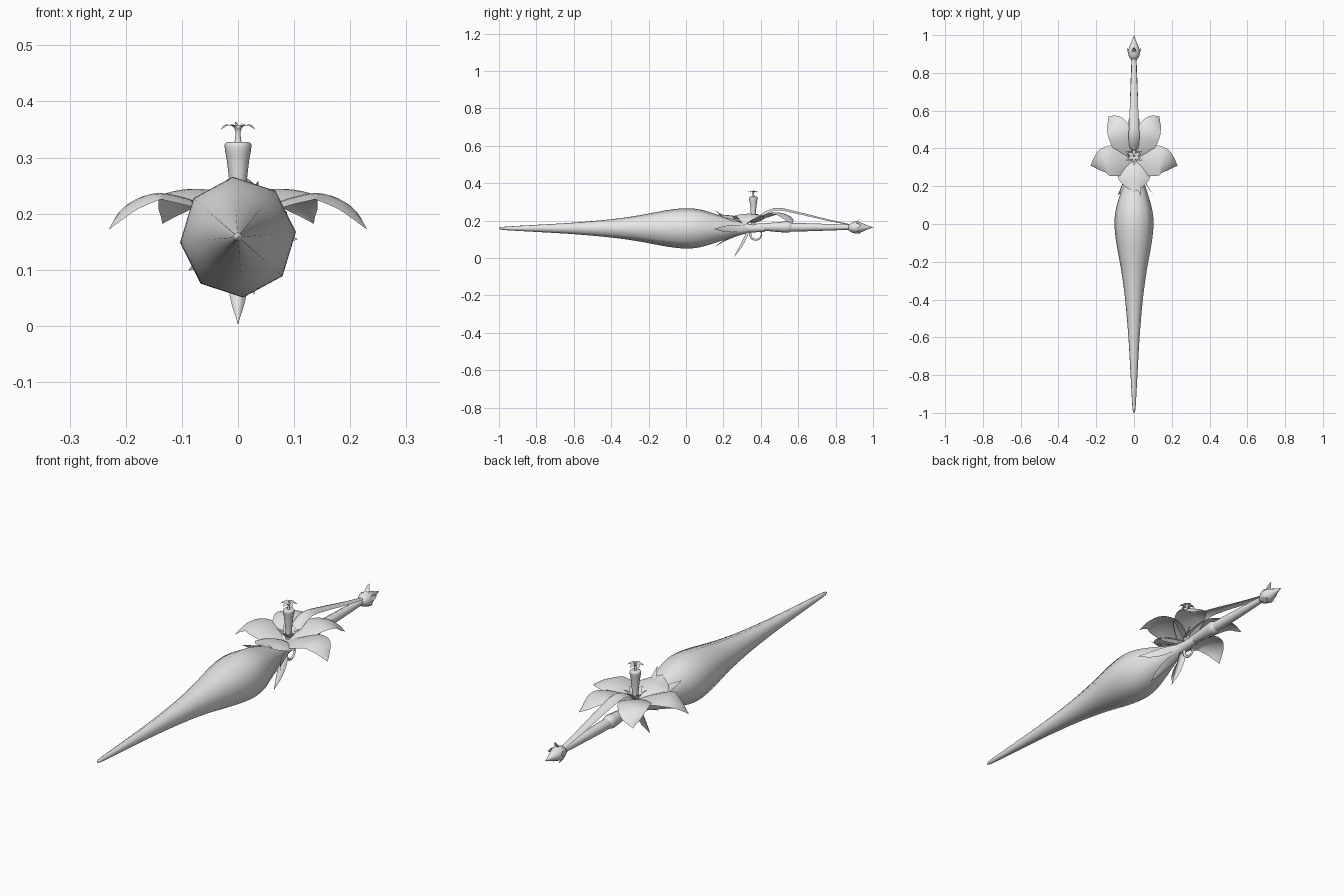
import bpy, bmesh, math
from mathutils import Vector, Matrix

if "Cube" in bpy.data.objects:
    bpy.data.objects.remove(bpy.data.objects["Cube"])

grey = bpy.data.materials.new("soft grey")
grey.diffuse_color = (0.8, 0.8, 0.8, 1)
grey.use_nodes = True
grey.node_tree.nodes["Principled BSDF"].inputs["Base Color"].default_value = grey.diffuse_color


def finish(name, bm, angle=60):
    bmesh.ops.recalc_face_normals(bm, faces=bm.faces)
    me = bpy.data.meshes.new(name)
    bm.to_mesh(me)
    bm.free()
    me.materials.append(grey)
    ob = bpy.data.objects.new(name, me)
    bpy.context.collection.objects.link(ob)
    bpy.ops.object.select_all(action='DESELECT')
    ob.select_set(True)
    bpy.context.view_layer.objects.active = ob
    bpy.ops.object.shade_smooth_by_angle(angle=math.radians(angle))
    return ob


def smooth_path(rows, steps):
    """Catmull-Rom interpolation of rows of numbers."""
    rows = [Vector(r) for r in rows]
    ext = [2 * rows[0] - rows[1]] + rows + [2 * rows[-1] - rows[-2]]
    out = []
    for i in range(1, len(ext) - 2):
        a, b, c, d = ext[i - 1:i + 3]
        for s in range(steps):
            t = s / steps
            out.append(0.5 * (2 * b + (c - a) * t + (2 * a - 5 * b + 4 * c - d) * t ** 2
                              + (3 * b - a - 3 * c + d) * t ** 3))
    return out + [rows[-1]]


def lathe(name, profile, axis, origin, sides=8, turn=0.0, steps=3, xs=1.0):
    """Revolve (position, radius) pairs about the y or z axis."""
    bm = bmesh.new()
    rings = []
    for p, r in smooth_path(profile, steps):
        ring = []
        for k in range(sides):
            a = turn + 2 * math.pi * k / sides
            u, v = xs * max(r, 0.0008) * math.cos(a), max(r, 0.0008) * math.sin(a)
            co = (u, p, v) if axis == 'y' else (u, v, p)
            ring.append(bm.verts.new(Vector(co) + Vector(origin)))
        rings.append(ring)
    for a, b in zip(rings, rings[1:]):
        for k in range(sides):
            j = (k + 1) % sides
            bm.faces.new((a[k], a[j], b[j], b[k]))
    bm.faces.new(rings[0])
    bm.faces.new(rings[-1])
    return finish(name, bm)


def petal(name, rows, side=None, cup=0.15, cols=6, steps=4, xform=None):
    """Leaf swept along rows of (x, y, z, half width); cup bends its edges."""
    bm = bmesh.new()
    pts = smooth_path(rows, steps)
    grid = []
    for i, p in enumerate(pts):
        q, o = pts[min(i + 1, len(pts) - 1)], pts[max(i - 1, 0)]
        t = (q.xyz - o.xyz).normalized()
        s = Vector(side) if side else t.cross(Vector((0, 0, 1)))
        s.normalize()
        n = s.cross(t)
        w = max(p[3], 0.0005)
        grid.append([bm.verts.new(p.xyz + s * w * f + n * w * cup * f * f)
                     for f in (2 * k / cols - 1 for k in range(cols + 1))])
    for a, b in zip(grid, grid[1:]):
        for k in range(cols):
            bm.faces.new((a[k], a[k + 1], b[k + 1], b[k]))
    if xform:
        bm.transform(xform)
    return finish(name, bm)


def mirrored(name, rows, **kw):
    petal(name + "_right", rows, **kw)
    petal(name + "_left", [(-x, y, z, w) for x, y, z, w in rows], **kw)


# Long faceted bud forming the barrel
lathe("bud_barrel", [(-1, .002), (-.97, .009), (-.8, .019), (-.6, .031), (-.4, .049),
                     (-.25, .07), (-.1, .098), (0, .108), (.08, .1), (.17, .073),
                     (.25, .045), (.33, .025), (.42, .018)],
      'y', (0, 0, .158), turn=math.radians(5), steps=4, xs=.96)

# Stem behind the flower, with a flared sleeve
lathe("sleeve", [(.34, .016), (.42, .02), (.5, .027), (.545, .03), (.565, .022)],
      'y', (0, 0, .165))
lathe("rear_stem", [(.4, .018), (.56, .023), (.75, .018), (.88, .013)], 'y', (0, 0, .164))

# Rear bud with pointed end
lathe("rear_bud", [(.865, .011), (.885, .026), (.91, .032), (.93, .027), (.945, .022),
                   (.97, .011), (1, .001)], 'y', (0, 0, .163))
for k, length in enumerate((.06, .036, .036, .036, .036)):
    turn = Matrix.Translation((0, .915, .163)) @ Matrix.Rotation(math.tau * k / 5, 4, 'Y')
    petal("rear_sepal", [(0, -.03, .022, .008), (0, 0, .031, .011),
                         (0, .012, length * .7 + .008, .007), (0, .02, length, 0)],
          side=(1, 0, 0), cols=2, xform=turn)

# Large open flower with petals joined near the throat
mirrored("side_petal", [(.0, .335, .19, .03), (.05, .335, .212, .072), (.1, .335, .23, .082),
                        (.15, .335, .236, .073), (.195, .322, .214, .043),
                        (.23, .308, .172, 0)], cup=-.15)
mirrored("rear_petal", [(.0, .34, .19, .03), (.04, .41, .226, .062), (.07, .47, .244, .066),
                        (.094, .52, .236, .056), (.115, .55, .212, .038),
                        (.135, .57, .182, 0)], cup=-.15)
petal("front_petal", [(0, .34, .19, .03), (0, .3, .213, .08), (0, .25, .226, .085),
                      (0, .205, .23, .055), (0, .17, .235, 0)], cup=-.25)

# Sepals peeling off the neck
for k in range(5):
    turn = Matrix.Translation((0, 0, .158)) @ Matrix.Rotation(math.radians(20 + 72 * k), 4, 'Y')
    petal("neck_sepal", [(0, .33, .024, .01), (0, .26, .046, .019), (0, .2, .073, .014),
                         (0, .15, .106, 0)], side=(1, 0, 0), cols=4, xform=turn)

# Hanging folded leaf and curled tendril below the flower
petal("hanging_leaf", [(0, .335, .17, .008), (0, .315, .12, .018), (0, .285, .06, .015),
                       (0, .255, .003, 0)], side=(1, 0, 0), cup=.8)
curl = bpy.data.curves.new("trigger_tendril", 'CURVE')
curl.dimensions = '3D'
curl.bevel_depth = .007
curl.bevel_resolution = 1
sp = curl.splines.new('POLY')
sp.points.add(18)
for i, pt in enumerate(sp.points):
    a = math.radians(115 + 285 * i / 18)
    r = .034 - .006 * i / 18
    pt.co = (0, .375 + r * math.cos(a), .128 + r * math.sin(a), 1)
    pt.radius = 1.2 - .7 * i / 18
curl.materials.append(grey)
bpy.context.collection.objects.link(bpy.data.objects.new("trigger_tendril", curl))

# Long arched strap from the flower to the rear bud
petal("long_strap", [(0, .37, .2, .018), (0, .42, .245, .027), (0, .49, .268, .028),
                     (0, .6, .246, .023), (0, .75, .209, .017), (0, .88, .18, .011)],
      cup=-.5, cols=4)

# Upright vase sight with its collar leaves
lathe("upright_vase", [(.175, .012), (.22, .013), (.25, .015), (.27, .017), (.295, .02),
                       (.315, .0235), (.326, .022), (.328, .008)], 'z', (0, .36, 0), sides=10)
lathe("sight_stem", [(.322, .008), (.335, .005), (.348, .005), (.356, .009)],
      'z', (0, .36, 0))
for k in range(6):
    turn = Matrix.Translation((0, .36, 0)) @ Matrix.Rotation(math.tau * (k + .5) / 6, 4, 'Z')
    petal("collar_leaf", [(.008, 0, .2, .008), (.025, 0, .218, .013), (.038, 0, .232, .008),
                          (.05, 0, .236, 0)], cols=2, xform=turn)
    petal("sight_petal", [(.003, 0, .352, .004), (.014, 0, .357, .009),
                          (.025, 0, .356, .007), (.035, 0, .35, 0)], cols=2, xform=turn)

# Stamens above the small flower
for k in range(3):
    turn = Matrix.Translation((0, .36, 0)) @ Matrix.Rotation(math.tau * k / 3, 4, 'Z')
    petal("stamen", [(.002, 0, .352, .002), (.006, 0, .36, .002), (.01, 0, .363, .001)],
          cols=2, xform=turn)
